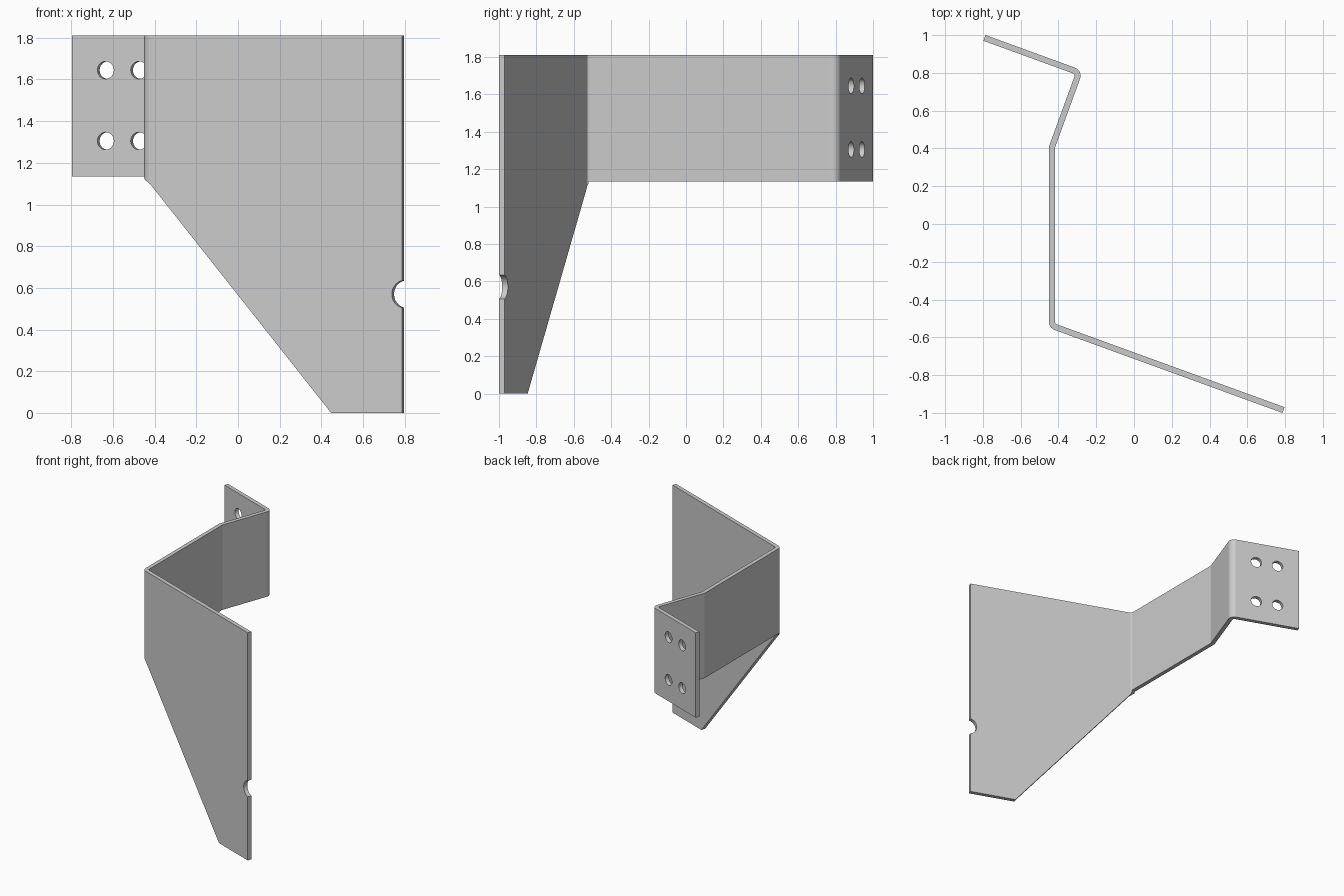
import bpy, bmesh, math
from mathutils import Vector

if "Cube" in bpy.data.objects:
    bpy.data.objects.remove(bpy.data.objects["Cube"], do_unlink=True)

THICK, BEND_R = 0.032, 0.03
TOP, ARM_BOTTOM = 1.81, 1.135
TILT = math.radians(20)
along = Vector((math.cos(TILT), -math.sin(TILT), 0))    # direction of both end flanges
across = Vector((math.sin(TILT), math.cos(TILT), 0))    # their normal

steel = bpy.data.materials.new("grey steel")
steel.use_nodes = True
grey = (0.6, 0.6, 0.6, 1)
steel.diffuse_color = grey
steel.node_tree.nodes["Principled BSDF"].inputs["Base Color"].default_value = grey

# Centreline of the folded sheet, seen from above
back_end = Vector((-0.7915, 0.985, 0))
front_end = -back_end
kink = Vector((-0.435, 0.405, 0))
back_fold = back_end + along * (kink - back_end).dot(along)
front_fold = front_end + along * ((kink.x - front_end.x) / along.x)
path = [back_end, back_fold, kink, front_fold, front_end]


def bend(before, corner, after, steps):
    """Points and tangents of a rounded fold."""
    u, v = (before - corner).normalized(), (after - corner).normalized()
    half = u.angle(v) / 2
    centre = corner + (u + v).normalized() * BEND_R / math.sin(half)
    start = corner + u * BEND_R / math.tan(half) - centre
    end = corner + v * BEND_R / math.tan(half) - centre
    return [(centre + start.slerp(end, i / steps).normalized() * BEND_R,
             (-u).slerp(v, i / steps).normalized())
            for i in range(steps + 1)]


def bottom(p):
    """Lower edge: level on the arm, sloping down on the front plate."""
    if p.y > -0.525:
        return ARM_BOTTOM
    return min(ARM_BOTTOM, max(0, (0.452 - p.x) * 1.265))


stations = [(back_end, along)]
for i, steps in ((1, 10), (2, 3), (3, 8)):
    stations += bend(path[i - 1], path[i], path[i + 1], steps)
toe = front_end + along * ((0.452 - front_end.x) / along.x)
stations += [(toe, along), (front_end, along)]

# Folded sheet: one ring of four corners per station
bm = bmesh.new()
rings = []
for p, t in stations:
    side = Vector((-t.y, t.x, 0)) * THICK / 2
    low, high = Vector((0, 0, bottom(p))), Vector((0, 0, TOP))
    rings.append([bm.verts.new(c) for c in
                  (p - side + low, p + side + low, p + side + high, p - side + high)])
for a, b in zip(rings, rings[1:]):
    for k in range(4):
        n = (k + 1) % 4
        bm.faces.new((a[k], a[n], b[n], b[k]))
bm.faces.new(rings[0])
bm.faces.new(rings[-1])
bmesh.ops.recalc_face_normals(bm, faces=bm.faces)
mesh = bpy.data.meshes.new("folded_bracket")
bm.to_mesh(mesh)
bm.free()
bracket = bpy.data.objects.new("folded_bracket", mesh)
bpy.context.collection.objects.link(bracket)
mesh.materials.append(steel)


def drill(point, z, radius):
    """Cut a round hole square through an end flange."""
    bpy.ops.mesh.primitive_cylinder_add(vertices=48, radius=radius, depth=0.12,
                                        location=(point.x, point.y, z))
    cutter = bpy.context.object
    cutter.name = "hole_cutter"
    cutter.hide_render = True
    cutter.rotation_euler = across.to_track_quat('Z', 'Y').to_euler()
    cutter.data.materials.append(steel)
    bpy.context.view_layer.objects.active = bracket
    mod = bracket.modifiers.new("hole", 'BOOLEAN')
    mod.operation, mod.solver, mod.object = 'DIFFERENCE', 'EXACT', cutter
    bpy.ops.object.modifier_apply(modifier=mod.name)
    bpy.data.objects.remove(cutter, do_unlink=True)


# Four bolt holes in the back flange
for x in (-0.63, -0.47):
    for z in (1.305, 1.645):
        drill(back_end + along * ((x - back_end.x) / along.x), z, 0.042)

# Half-round notch in the free edge of the front plate
drill(front_end + along * 0.015, 0.57, 0.066)

# Smooth folds and hole walls, crisp edges
bpy.ops.object.select_all(action='DESELECT')
bracket.select_set(True)
bpy.context.view_layer.objects.active = bracket
bpy.ops.object.shade_smooth_by_angle(angle=math.radians(15))
weighted = bracket.modifiers.new("flat_panels", 'WEIGHTED_NORMAL')
weighted.keep_sharp = True
